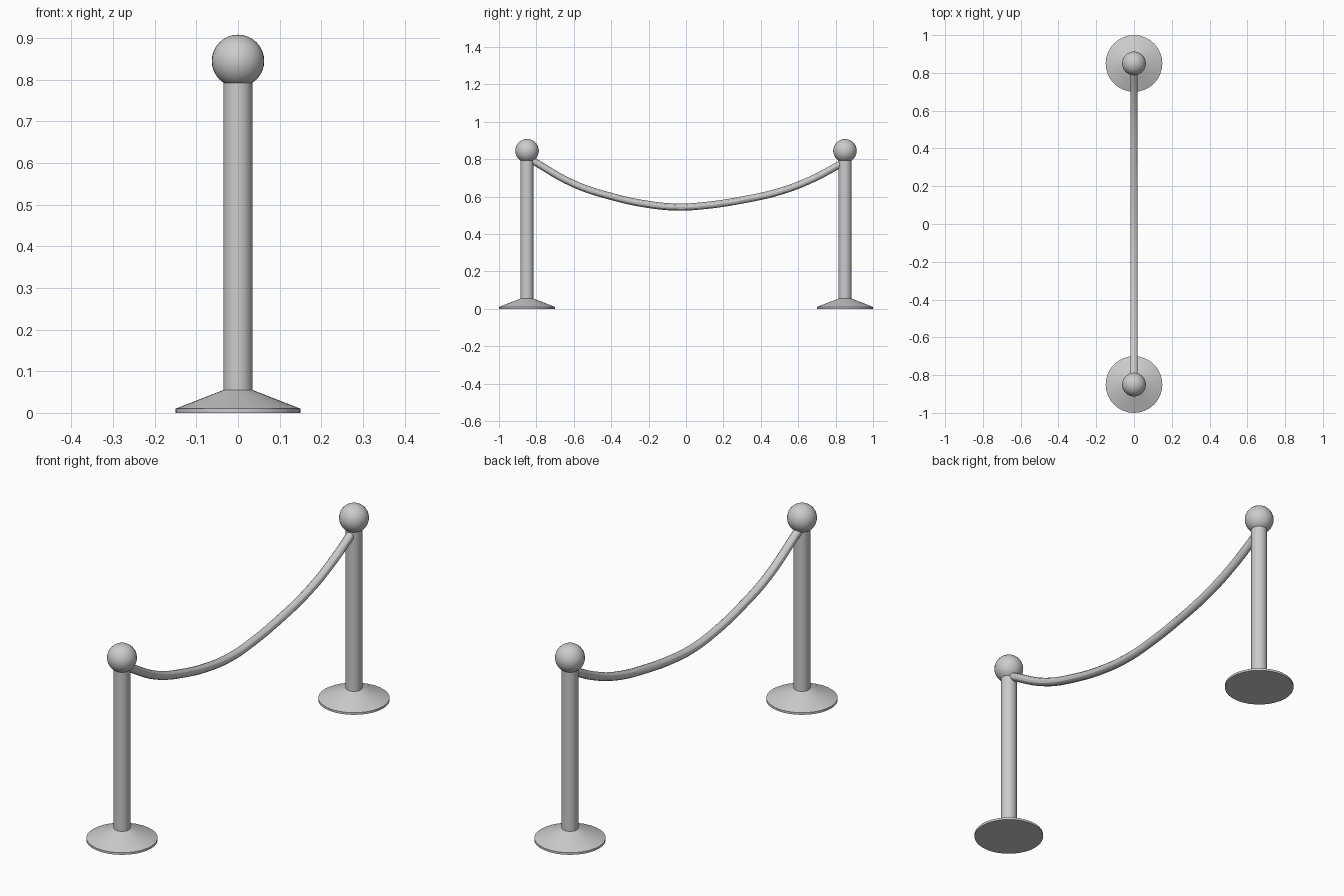
import bpy, bmesh
from math import radians, pi
from mathutils import Matrix

if "Cube" in bpy.data.objects:
    bpy.data.objects.remove(bpy.data.objects["Cube"])


def lathe(name, profile, y, sides=32):
    """Spin an (r, z) profile around a vertical axis standing at y."""
    bm = bmesh.new()
    verts = [bm.verts.new((r, 0, z)) for r, z in profile]
    edges = [bm.edges.new(pair) for pair in zip(verts, verts[1:])]
    bmesh.ops.spin(bm, geom=verts + edges, axis=(0, 0, 1), cent=(0, 0, 0),
                   angle=2 * pi, steps=sides)
    bmesh.ops.remove_doubles(bm, verts=bm.verts, dist=1e-5)
    bmesh.ops.recalc_face_normals(bm, faces=bm.faces)
    return finish(name, bm, y)


def finish(name, bm, y):
    mesh = bpy.data.meshes.new(name)
    bm.to_mesh(mesh)
    bm.free()
    obj = bpy.data.objects.new(name, mesh)
    obj.location.y = y
    bpy.context.collection.objects.link(obj)
    smooth(obj)
    return obj


def smooth(obj):
    bpy.ops.object.select_all(action='DESELECT')
    obj.select_set(True)
    bpy.context.view_layer.objects.active = obj
    bpy.ops.object.shade_smooth_by_angle(angle=radians(30))


# Two stanchions: flared base with upright post, and a ball on top
for side, y in (("front", -0.85), ("back", 0.85)):
    lathe(side + "_post", [(0, 0), (0.15, 0), (0.15, 0.01), (0.035, 0.055),
                           (0.035, 0.81), (0, 0.81)], y)
    bm = bmesh.new()
    bmesh.ops.create_uvsphere(bm, u_segments=32, v_segments=16, radius=0.063,
                              matrix=Matrix.Translation((0, 0, 0.845)))
    finish(side + "_ball", bm, y)

# Sagging rope, slightly uneven, hung between the post tops
path = [(-0.83, 0.798), (-0.6, 0.668), (-0.4, 0.601), (-0.2, 0.558),
        (-0.04, 0.544), (0.1, 0.552), (0.285, 0.579), (0.51, 0.63),
        (0.68, 0.696), (0.83, 0.776)]
curve = bpy.data.curves.new("rope", 'CURVE')
curve.dimensions = '3D'
curve.bevel_depth = 0.019
curve.bevel_resolution = 4
curve.resolution_u = 6
curve.use_fill_caps = True
spline = curve.splines.new('BEZIER')
spline.bezier_points.add(len(path) - 1)
for point, (y, z) in zip(spline.bezier_points, path):
    point.co = (0, y, z)
    point.handle_left_type = point.handle_right_type = 'AUTO'
rope = bpy.data.objects.new("rope", curve)
bpy.context.collection.objects.link(rope)
bpy.ops.object.select_all(action='DESELECT')
rope.select_set(True)
bpy.context.view_layer.objects.active = rope
bpy.ops.object.convert(target='MESH')
smooth(bpy.context.view_layer.objects.active)
